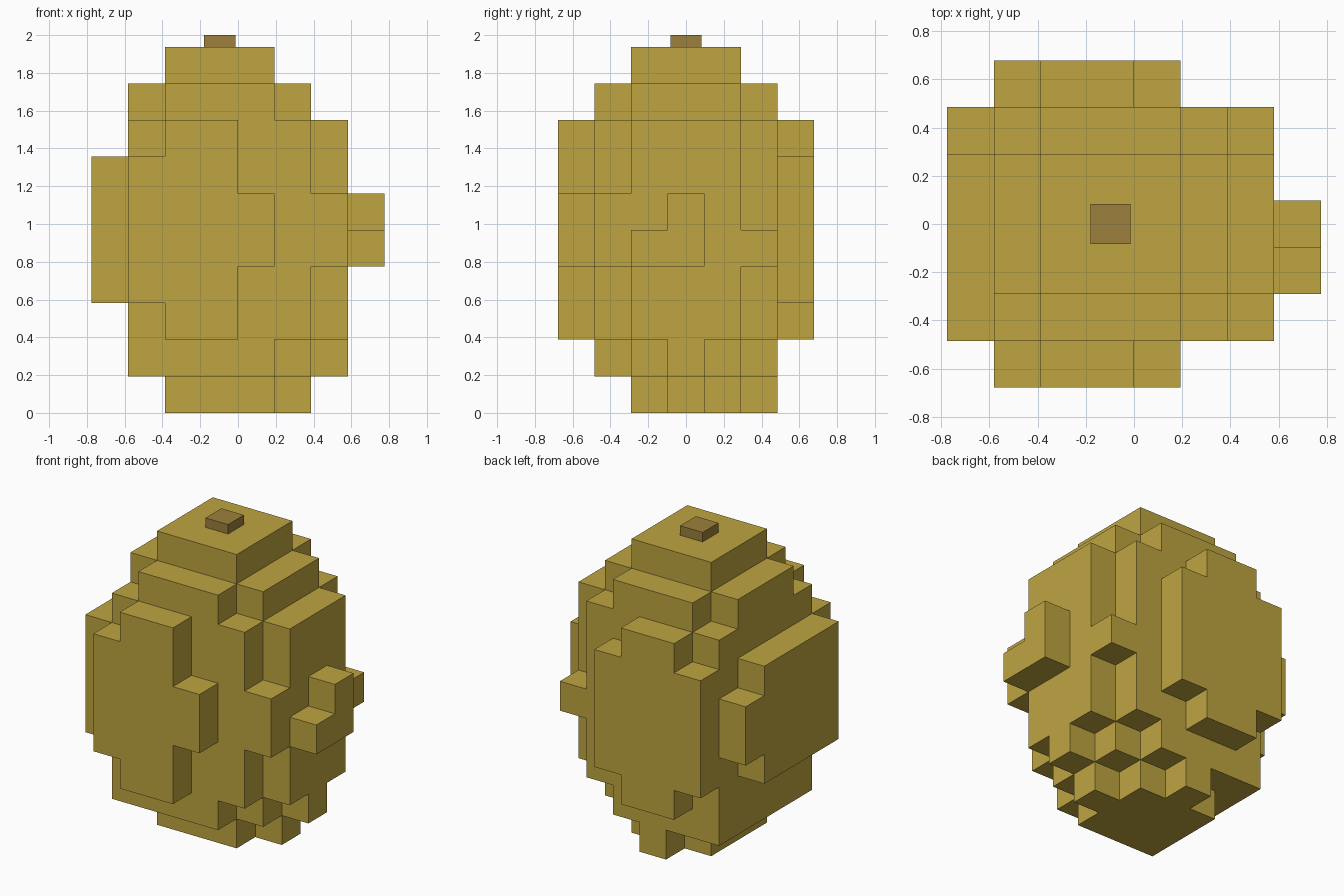
import bpy, bmesh
from mathutils import Vector

if "Cube" in bpy.data.objects:
    bpy.data.objects.remove(bpy.data.objects["Cube"])

U = 0.19375                       # edge length of one block
ORIGIN = Vector((-4 * U, -3.5 * U, 0))


def material(name, rgb):
    m = bpy.data.materials.new(name)
    m.diffuse_color = (*rgb, 1)
    m.use_nodes = True
    m.node_tree.nodes["Principled BSDF"].inputs["Base Color"].default_value = m.diffuse_color
    return m


gold = material("gold", (0.515, 0.376, 0.053))
brown = material("stem brown", (0.333, 0.216, 0.045))

# Block ranges: x0, x1, y0, y1, z0, z1 in block units
CORE = [
    (1, 6, 1, 6, 2, 8),                                               # main body
    (2, 5, 2, 5, 9, 10), (2, 5, 1, 6, 8, 9), (1, 6, 2, 5, 8, 9),      # stepped top
    (1, 5, 1, 6, 1, 2), (5, 6, 2, 5, 1, 2), (6, 7, 3, 4, 1, 2),       # lower step
    (2, 5, 2, 5, 0, 1), (5, 6, 3, 4, 0, 1), (3, 4, 5, 6, 0, 1),       # base
]
FRONT_PANEL = [(1, 2, 0, 1, 3, 7), (2, 4, 0, 1, 2, 8), (4, 5, 0, 1, 4, 6)]
BACK_PANEL = [(2, 4, 6, 7, 2, 8), (1, 5, 6, 7, 3, 7)]
LEFT_PANEL = [(0, 1, 1, 5, 3, 7), (0, 1, 5, 6, 4, 6)]
RIGHT_PANEL = [(6, 7, 2, 5, 2, 8), (6, 7, 1, 2, 4, 6), (6, 7, 5, 6, 4, 5),
               (7, 8, 2, 3, 4, 5), (7, 8, 3, 4, 4, 6)]

cells = {(x, y, z)
         for x0, x1, y0, y1, z0, z1 in CORE + FRONT_PANEL + BACK_PANEL + LEFT_PANEL + RIGHT_PANEL
         for x in range(x0, x1) for y in range(y0, y1) for z in range(z0, z1)}


def finish(name, bm, mat):
    me = bpy.data.meshes.new(name)
    bm.to_mesh(me)
    bm.free()
    me.materials.append(mat)
    ob = bpy.data.objects.new(name, me)
    bpy.context.collection.objects.link(ob)
    return ob


# Blocky body: only the exposed sides of each block
bm = bmesh.new()
corners = {}


def corner(p):
    key = tuple(round(c) for c in p)
    if key not in corners:
        corners[key] = bm.verts.new(ORIGIN + Vector(key) * U)
    return corners[key]


for cell in sorted(cells):
    centre = Vector(cell) + Vector((0.5, 0.5, 0.5))
    for axis in range(3):
        for sign in (-1, 1):
            n = Vector((0, 0, 0))
            n[axis] = sign
            if tuple(round(c) for c in Vector(cell) + n) in cells:
                continue
            a = Vector((0, 0, 0))
            a[(axis + 1) % 3] = 0.5
            b = n.cross(a)
            mid = centre + n * 0.5
            bm.faces.new([corner(mid + o) for o in (-a - b, a - b, a + b, b - a)])
finish("body", bm, gold)

# Small stem on the top
bm = bmesh.new()
bmesh.ops.create_cube(bm, size=1)
for v in bm.verts:
    v.co = Vector((v.co.x * 0.165 - U / 2, v.co.y * 0.165, 1.9375 + (v.co.z + 0.5) * 0.0625))
finish("stem", bm, brown)
